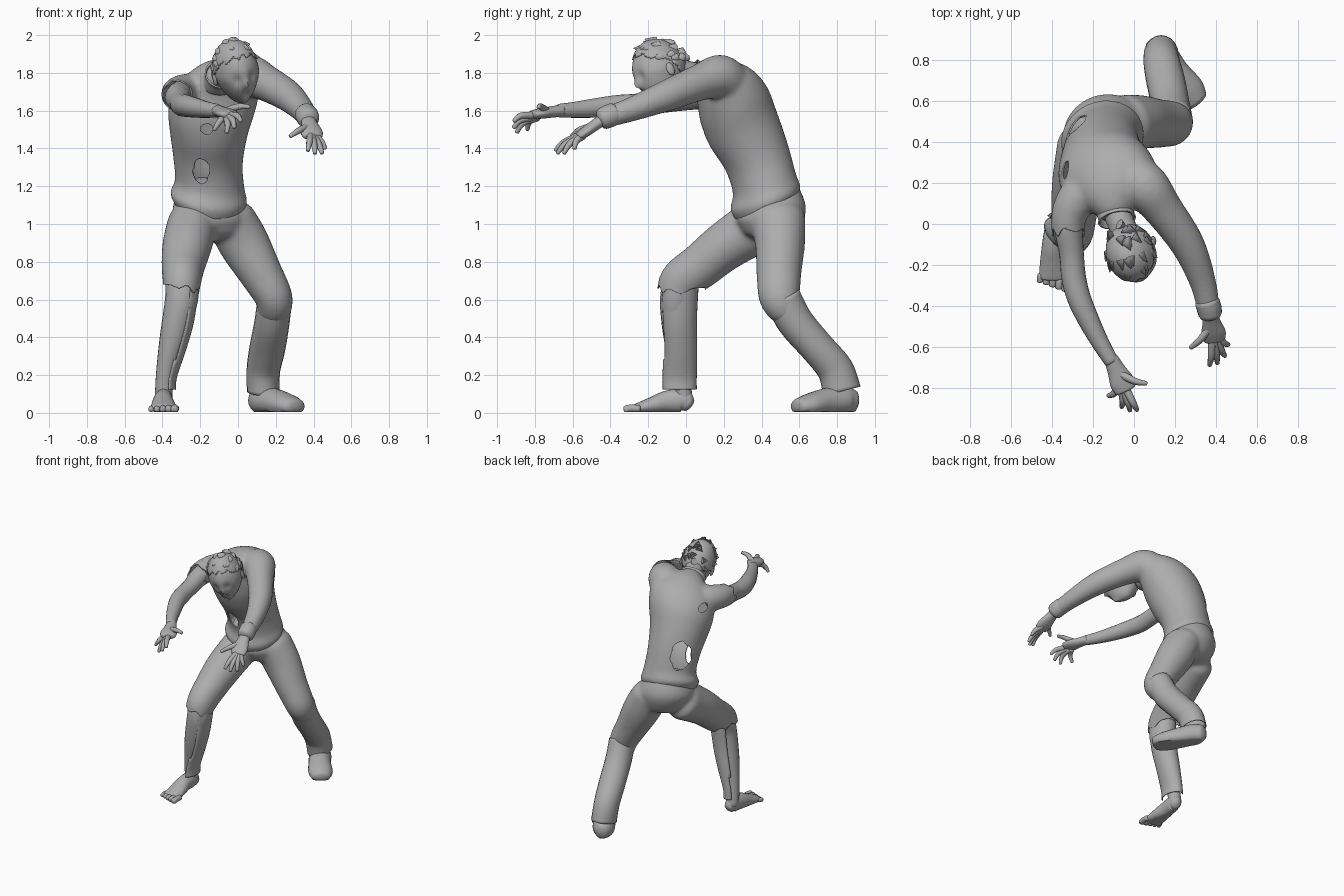
import bpy, bmesh, math, random
from mathutils import Vector, Matrix, Euler

random.seed(4)
if "Cube" in bpy.data.objects:
    bpy.data.objects.remove(bpy.data.objects["Cube"])

clay = bpy.data.materials.new("plain grey")
clay.use_nodes = True
clay.diffuse_color = (0.42, 0.42, 0.42, 1)
clay.node_tree.nodes["Principled BSDF"].inputs["Base Color"].default_value = clay.diffuse_color


def to_object(name, bm):
    bmesh.ops.recalc_face_normals(bm, faces=bm.faces)
    mesh = bpy.data.meshes.new(name)
    bm.to_mesh(mesh)
    bm.free()
    ob = bpy.data.objects.new(name, mesh)
    bpy.context.collection.objects.link(ob)
    return ob


def finish(name, bm, thickness=0):
    """Make a smooth shaded object, optionally a cloth shell."""
    ob = to_object(name, bm)
    ob.data.materials.append(clay)
    if thickness:
        ob.modifiers.new("cloth", "SOLIDIFY").thickness = thickness
    bpy.context.view_layer.objects.active = ob
    bpy.ops.object.select_all(action="DESELECT")
    ob.select_set(True)
    bpy.ops.object.shade_smooth_by_angle(angle=math.radians(50))


def cut(bm, inside):
    bmesh.ops.delete(bm, geom=[f for f in bm.faces if inside(f)], context="FACES")


def fuse(parts, torn, rounds):
    """Merge solids into one skin, tear faces away and soften the joins."""
    whole = bmesh.new()
    for part in parts:
        piece = to_object("piece", part)
        whole.from_mesh(piece.data)
        bpy.data.objects.remove(piece)
    ob = to_object("merge", whole)
    remesh = ob.modifiers.new("merge", "REMESH")
    remesh.mode, remesh.voxel_size = "VOXEL", 0.011
    skin = bmesh.new()
    skin.from_object(ob, bpy.context.evaluated_depsgraph_get())
    bpy.data.objects.remove(ob)
    cut(skin, lambda f: torn(f.calc_center_median()))
    for _ in range(rounds):
        bmesh.ops.smooth_vert(skin, verts=skin.verts, factor=0.5,
                              use_axis_x=True, use_axis_y=True, use_axis_z=True)
    return skin


def spline(keys, steps):
    """Catmull-Rom through tuples of numbers."""
    keys = [keys[0]] + list(keys) + [keys[-1]]
    out = []
    for a, b, c, d in zip(keys, keys[1:], keys[2:], keys[3:]):
        for i in range(steps):
            t = i / steps
            out.append([q + t * (r - p) / 2 + t * t * (2 * p - 5 * q + 4 * r - s) / 2
                        + t ** 3 * (3 * q - p - 3 * r + s) / 2
                        for p, q, r, s in zip(a, b, c, d)])
    return out + [list(keys[-1])]


def loft(rings, sides, caps=True):
    """Skin rings of (centre, side vector, depth vector)."""
    if caps:
        def dome(end, before):
            c, u, v = end
            out = (c - before[0]).normalized() * min(u.length, v.length) * 0.5
            return [(c + out * math.sin(a), u * math.cos(a), v * math.cos(a))
                    for a in (0.5, 1.0, 1.45)]
        rings = dome(rings[0], rings[1])[::-1] + rings + dome(rings[-1], rings[-2])
    bm = bmesh.new()
    turns = [2 * math.pi * k / sides for k in range(sides)]
    loops = [[bm.verts.new(c + u * math.cos(a) + v * math.sin(a)) for a in turns] for c, u, v in rings]
    for a, b in zip(loops, loops[1:]):
        for k in range(sides):
            bm.faces.new((a[k], a[k - 1], b[k - 1], b[k]))
    if caps:
        bm.faces.new(loops[0])
        bm.faces.new(loops[-1])
    return bm


def tube(keys, ref=(0, 0, 1), sides=20, steps=5, **kw):
    """Limb through (x, y, z, half width[, half depth])."""
    pts = spline([k if len(k) == 5 else k + (k[3],) for k in keys], steps)
    rings = []
    for i, p in enumerate(pts):
        t = Vector(pts[min(i + 1, len(pts) - 1)][:3]) - Vector(pts[max(i - 1, 0)][:3])
        side = t.cross(Vector(ref)).normalized()
        rings.append((Vector(p[:3]), side * p[3], side.cross(t).normalized() * p[4]))
    return loft(rings, sides, **kw)


def body(keys, sides=48, steps=8, **kw):
    """Trunk through (x, y, z, half width, half depth, yaw, pitch, roll)."""
    rings = []
    for p in spline(keys, steps):
        turn = Euler([math.radians(a) for a in (p[6], p[7], p[5])], "XYZ").to_matrix()
        rings.append((Vector(p[:3]), turn @ Vector((p[3], 0, 0)), turn @ Vector((0, p[4], 0))))
    return loft(rings, sides, **kw)


DOWN = (0, -1, 0)

# Torn jacket: hollow trunk and sleeves with holes in belly, chest, back and shoulder blade
trunk = body([(-.155, .42, 1.115, .2, .185, 25, 20, 0), (-.155, .42, 1.145, .209, .192, 25, 20, 0),
              (-.15, .415, 1.215, .188, .172, 25, 20, 0), (-.16, .375, 1.35, .19, .177, 24, 24, 0),
              (-.155, .305, 1.5, .212, .197, 22, 28, -5), (-.135, .255, 1.62, .24, .197, 20, 32, -12),
              (-.115, .2, 1.71, .237, .167, 17, 40, -14), (-.1, .13, 1.78, .165, .115, 15, 50, -12),
              (-.09, .06, 1.8, .085, .08, 15, 60, -8)])
left_sleeve = tube([(-.02, .23, 1.72, .122), (.055, .18, 1.778, .12), (.14, .075, 1.75, .098),
                    (.262, -.1, 1.68, .084), (.335, -.28, 1.61, .066), (.366, -.42, 1.565, .056)])
right_sleeve = tube([(-.2, .2, 1.69, .105), (-.28, .12, 1.697, .098), (-.32, .03, 1.69, .087),
                     (-.32, -.09, 1.67, .078)])
holes = [((-.195, .22, 1.28), (.036, .1, .065)), ((-.165, .1, 1.5), (.026, .1, .026)),
         ((-.285, .46, 1.38), (.055, .11, .1)), ((-.3, .25, 1.66), (.055, .07, .07))]


def jacket_tear(p):
    wobble = .95 + .15 * math.sin(70 * p.z + 50 * p.x)
    if any(sum(((p[i] - c[i]) / s[i]) ** 2 for i in range(3)) < wobble for c, s in holes):
        return True
    return p.x < -.2 and p.y < -.05 + .02 * math.sin(80 * p.z + 40 * p.x)


finish("torn_jacket", fuse([trunk, left_sleeve, right_sleeve], jacket_tear, 8), 0.008)
finish("left_cuff", tube([(.358, -.38, 1.583, .06), (.367, -.41, 1.57, .061), (.373, -.44, 1.558, .058)]))

# Collar and neck
finish("collar", body([(-.1, .1, 1.76, .105, .095, 15, 55, -10), (-.088, .045, 1.78, .09, .085, 15, 60, -8),
                       (-.083, .02, 1.795, .094, .088, 15, 60, -8)], steps=4, caps=False), 0.008)
finish("neck", tube([(-.1, .1, 1.765, .075), (-.07, .02, 1.795, .066), (-.03, -.08, 1.815, .07)]))

# Trousers: seat and both thighs in one skin, the right leg torn at the knee
seat = body([(-.15, .44, 1.16, .17, .16, 25, 15, 0), (-.145, .448, 1.06, .207, .188, 25, 10, 0),
             (-.13, .448, .985, .18, .16, 25, 0, 0)], sides=32)
left_thigh = tube([(-.04, .485, 1.03, .13, .15), (.03, .498, .9, .136, .134),
                   (.12, .492, .74, .116, .12), (.19, .495, .61, .101, .11), (.188, .53, .53, .09, .085)], DOWN)
right_thigh = tube([(-.24, .39, 1.0, .135, .15), (-.27, .21, .885, .132, .132),
                    (-.29, .08, .78, .117, .122), (-.297, -.03, .69, .102, .117),
                    (-.305, -.05, .58, .09, .1)], DOWN)


def knee_tear(p):
    return p.x < -.2 and p.z < .655 - .25 * (p.x + .3) + .015 * math.sin(60 * p.x + 50 * p.y)


finish("trousers", fuse([seat, left_thigh, right_thigh], knee_tear, 14), 0.006)
finish("left_calf", tube([(.195, .51, .61, .092, .098), (.18, .58, .48, .093, .096),
                          (.155, .7, .34, .095, .092), (.135, .79, .23, .089, .096),
                          (.133, .825, .115, .086, .102)], DOWN, caps=False), 0.008)


def flatten(bm):
    for v in bm.verts:
        v.co.z = max(v.co.z, 0.005)
    return bm


finish("left_shoe", flatten(tube([(.11, .885, .062, .055, .062), (.13, .835, .065, .078, .075),
                                  (.19, .74, .055, .08, .075), (.26, .65, .04, .087, .06),
                                  (.298, .6, .033, .068, .045)])))

# Right shin, with a trouser flap left open at the front
finish("right_shin", tube([(-.295, -.02, .72, .09), (-.297, -.048, .62, .088), (-.315, -.052, .52, .082),
                           (-.347, -.045, .38, .07), (-.383, -.03, .22, .05),
                           (-.395, -.01, .07, .046)], DOWN))
flap = tube([(-.298, -.04, .69, .094, .108), (-.318, -.04, .5, .087, .098), (-.35, -.035, .35, .077, .094),
             (-.384, -.037, .2, .062, .094), (-.39, -.037, .125, .062, .094)],
            DOWN, sides=32, caps=False)
bmesh.ops.recalc_face_normals(flap, faces=flap.faces)
cut(flap, lambda f: f.normal.dot(Vector((-.75, -.65, 0))) > .1)
finish("torn_trouser_flap", flap, 0.006)

# Bare right foot with toes
finish("right_foot", flatten(tube([(-.385, .015, .045, .036, .042), (-.39, -.02, .065, .046, .062),
                                   (-.397, -.1, .06, .053, .058), (-.395, -.18, .04, .064, .044),
                                   (-.395, -.265, .022, .07, .026)])))
for i in range(5):
    x, size = -.332 - .031 * i, .021 - .0015 * i
    y = -.32 + .01 * i
    finish("right_toe_%d" % (i + 1), flatten(tube([(x, -.25, .022, size), (x - .003, y + .025, .024, size),
                                                  (x - .004, y, .017, size)], sides=10, steps=3)))

# Bare right arm below the ragged sleeve
finish("right_arm", tube([(-.3, .1, 1.685, .075), (-.318, -.02, 1.67, .07), (-.305, -.15, 1.645, .06),
                          (-.295, -.26, 1.63, .06), (-.27, -.36, 1.625, .058), (-.222, -.47, 1.615, .052),
                          (-.165, -.58, 1.605, .043), (-.112, -.67, 1.6, .036)]))


def hand(side, wrist, palm, tips):
    """Palm with clawed fingers; the first tip is the thumb."""
    wrist, palm = Vector(wrist), Vector(palm)
    axis = (palm - wrist).normalized()
    ball = palm + axis * .045
    finish(side + "_palm", tube([(*wrist, .036, .032), (*wrist.lerp(palm, .5), .045, .03),
                                 (*palm, .06, .028), (*ball, .054, .023)]))
    for i, tip in enumerate(tips):
        tip = Vector(tip)
        base = wrist.lerp(palm, .6) if i == 0 else palm.lerp(tip, .25)
        knuckle = base.lerp(tip, .55) + axis * .014 + Vector((0, 0, .016))
        finish("%s_finger_%d" % (side, i), tube([(*base, .021), (*knuckle, .017), (*tip, .011)],
                                               sides=10, steps=4))


hand("left", (.37, -.43, 1.56), (.388, -.53, 1.49),
     [(.277, -.605, 1.465), (.37, -.69, 1.39), (.408, -.68, 1.375), (.445, -.645, 1.375), (.462, -.59, 1.4)])
hand("right", (-.112, -.66, 1.6), (-.06, -.77, 1.585),
     [(.06, -.78, 1.62), (.015, -.91, 1.545), (-.02, -.912, 1.51), (-.06, -.895, 1.485), (-.125, -.84, 1.5)])

# Head: a sphere with a narrowed jaw and pushed features
place = (Matrix.Translation((-.01, -.138, 1.807))
         @ Euler([math.radians(a) for a in (18, -14, 18)], "XYZ").to_matrix().to_4x4())
features = [((0, -1, -.15), .13, .15), ((0, -.95, .2), .3, .04), ((.36, -.9, 0), .17, -.12),
            ((-.36, -.9, 0), .17, -.12), ((0, -.85, -.55), .14, -.09), ((0, -.6, -.85), .22, .08)]


def skull(d):
    r = 1 + sum(h * math.exp(-(d - Vector(c).normalized()).length_squared / w ** 2)
                for c, w, h in features)
    low = max(0, -d.z)
    return Vector((d.x * .119 * (1 - .3 * low), d.y * .143 * (1 - (.35 * low if d.y > 0 else 0)),
                   d.z * .172)) * r


head = bmesh.new()
bmesh.ops.create_uvsphere(head, u_segments=48, v_segments=32, radius=1)
for v in head.verts:
    v.co = place @ skull(v.co.copy())
finish("head", head)
for name, s in (("left_ear", 1), ("right_ear", -1)):
    ear = bmesh.new()
    bmesh.ops.create_uvsphere(ear, u_segments=12, v_segments=8, radius=1,
                              matrix=place @ Matrix.Translation((s * .117, .015, -.02))
                              @ Matrix.Diagonal((.012, .022, .036, 1)))
    finish(name, ear)


# Hair: a close cap with a few broad tufts swept forward
def hairy(d):
    return d.z > max(.2 - .65 * d.y + .08 * math.sin(14 * d.x), -.4)


cap = bmesh.new()
bmesh.ops.create_uvsphere(cap, u_segments=64, v_segments=48, radius=1)
cut(cap, lambda f: not hairy(f.calc_center_median()))
for v in cap.verts:
    v.co = place @ (skull(v.co.copy()) * 1.04)
finish("hair_cap", cap, 0.006)
tufts = bmesh.new()
while len(tufts.faces) < 250:
    d = Vector([random.gauss(0, 1) for _ in range(3)]).normalized()
    if hairy(d):
        lean = (d + Vector((0, -1.2, -.2))).to_track_quat("Z", "Y").to_matrix().to_4x4()
        bmesh.ops.create_cone(tufts, cap_ends=True, segments=8, radius1=.026, radius2=0, depth=.05,
                              matrix=place @ Matrix.Translation(skull(d) * 1.03) @ lean)
finish("hair_tufts", tufts)
